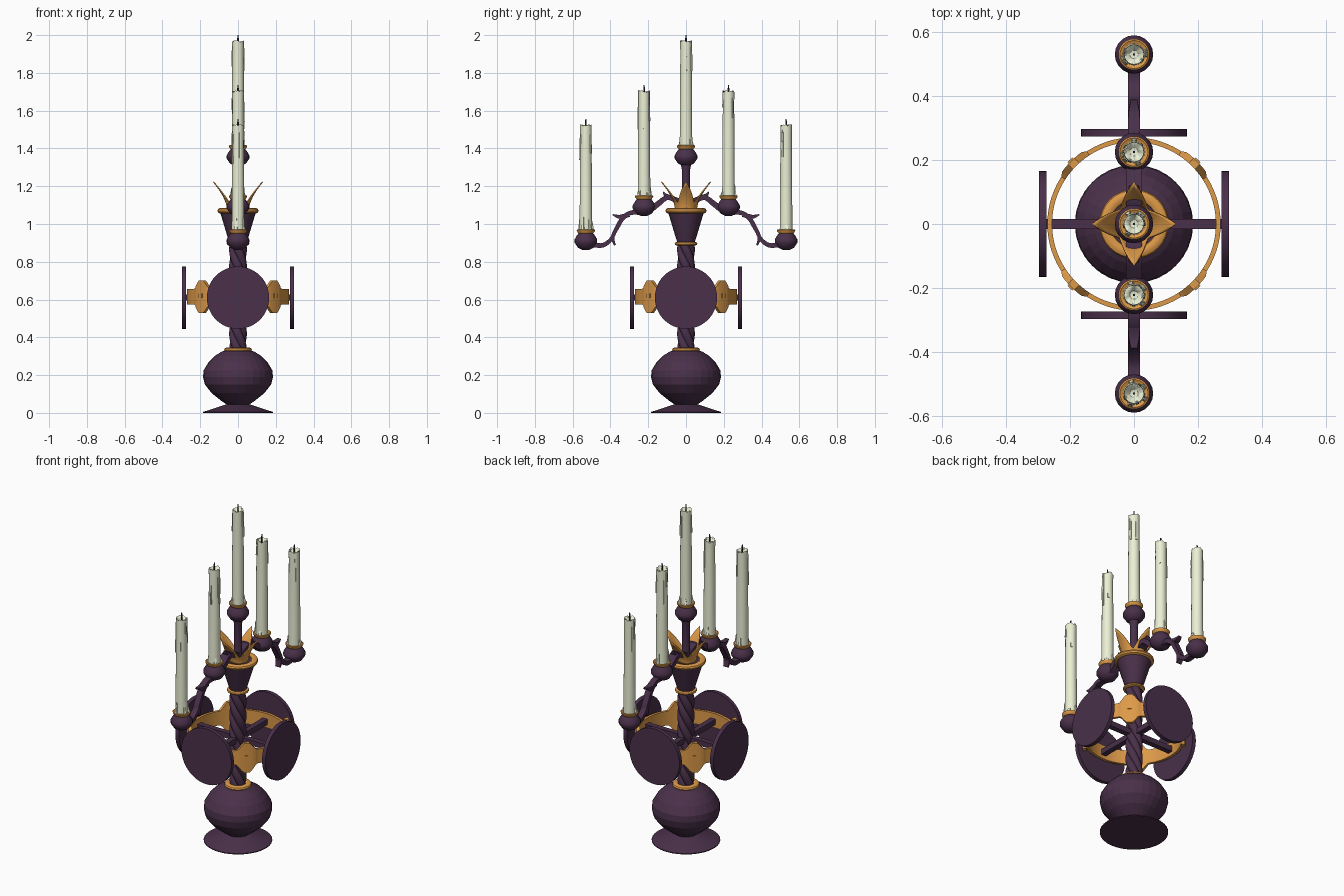
import bpy, bmesh, random
from math import sin, cos, pi, radians, degrees
from mathutils import Vector, Matrix

if "Cube" in bpy.data.objects:
    bpy.data.objects.remove(bpy.data.objects["Cube"])

random.seed(4)


def material(name, rgb):
    m = bpy.data.materials.new(name)
    m.diffuse_color = (*rgb, 1)
    m.use_nodes = True
    m.node_tree.nodes["Principled BSDF"].inputs["Base Color"].default_value = m.diffuse_color
    return m


PURPLE = material("dark_purple", (0.068, 0.03, 0.068))
GOLD = material("gold", (0.72, 0.32, 0.065))
WAX = material("wax", (0.83, 0.87, 0.66))
BLACK = material("wick", (0.03, 0.03, 0.03))


def skin(name, rings, mat, wrap=False, caps=True, smooth=True):
    """Join a series of closed rings of points into one surface."""
    bm = bmesh.new()
    vs = [[bm.verts.new(p) for p in r] for r in rings]
    n = len(rings[0])
    for i in range(len(vs) - (0 if wrap else 1)):
        a, b = vs[i], vs[(i + 1) % len(vs)]
        for j in range(n):
            k = (j + 1) % n
            bm.faces.new((a[j], a[k], b[k], b[j]))
    if caps and not wrap:
        bm.faces.new(vs[0])
        bm.faces.new(vs[-1])
    bmesh.ops.recalc_face_normals(bm, faces=bm.faces)
    me = bpy.data.meshes.new(name)
    bm.to_mesh(me)
    bm.free()
    if smooth:
        me.shade_smooth()
        me.set_sharp_from_angle(angle=radians(35))
    me.materials.append(mat)
    ob = bpy.data.objects.new(name, me)
    bpy.context.collection.objects.link(ob)
    return ob


def lathe(name, profile, mat, n=24, loc=(0, 0, 0), smooth=True):
    o = Vector(loc)
    rings = [[o + Vector((r * cos(2 * pi * j / n), r * sin(2 * pi * j / n), z))
              for j in range(n)] for r, z in profile]
    return skin(name, rings, mat, smooth=smooth)


def torus(name, R, r, z, mat, n=32, m=10, squash=1.0):
    rings = []
    for i in range(n):
        a = 2 * pi * i / n
        rings.append([((R + r * cos(2 * pi * j / m)) * cos(a), (R + r * cos(2 * pi * j / m)) * sin(a),
                       z + squash * r * sin(2 * pi * j / m)) for j in range(m)])
    return skin(name, rings, mat, wrap=True)


def spline(pts, steps=5):
    """Catmull-Rom through tuples of any length."""
    p = [Vector(q) for q in [pts[0]] + pts + [pts[-1]]]
    out = []
    for i in range(1, len(p) - 2):
        for s in range(steps):
            t = s / steps
            out.append(0.5 * (2 * p[i] + (p[i + 1] - p[i - 1]) * t
                              + (2 * p[i - 1] - 5 * p[i] + 4 * p[i + 1] - p[i + 2]) * t * t
                              + (3 * p[i] - p[i - 1] - 3 * p[i + 1] + p[i + 2]) * t ** 3))
    return out + [p[-1]]


def strap(name, pts, mat, angle, loc=(0, 0, 0), steps=5):
    """Sweep a rectangle along (radius, z, width, thickness) in the vertical plane at angle."""
    q = spline(pts, steps)
    u, w, o = Vector((cos(angle), sin(angle), 0)), Vector((-sin(angle), cos(angle), 0)), Vector(loc)
    rings = []
    for i, p in enumerate(q):
        a, b = q[max(i - 1, 0)], q[min(i + 1, len(q) - 1)]
        d = Vector((b[0] - a[0], b[1] - a[1])).normalized()
        nrm = u * -d.y + Vector((0, 0, d.x))
        c = o + u * p[0] + Vector((0, 0, p[1]))
        rings.append([c + w * sx * p[2] / 2 + nrm * sz * p[3] / 2
                      for sx, sz in ((-1, -1), (1, -1), (1, 1), (-1, 1))])
    return skin(name, rings, mat)


# foot and bulbous base
lathe("foot", [(0.185, 0), (0.185, 0.005), (0.12, 0.026), (0.06, 0.046), (0.06, 0.06)], PURPLE, 32)
lathe("base_bulb", [(0.06, 0.045), (0.09, 0.065), (0.14, 0.105), (0.175, 0.15), (0.185, 0.19), (0.182, 0.225),
                    (0.155, 0.27), (0.125, 0.3), (0.085, 0.325), (0.05, 0.335)], PURPLE, 28, smooth=False)
torus("base_collar", 0.055, 0.019, 0.333, GOLD, squash=0.75)

# twisted column with four rounded strands
rings = []
for i in range(57):
    z = 0.33 + 0.57 * i / 56
    ring = []
    for j in range(32):
        a = 2 * pi * j / 32
        r = 0.034 + 0.013 * abs(cos(2 * a)) ** 0.7
        b = a - 2 * pi * 1.6 * i / 56
        ring.append((r * cos(b), r * sin(b), z))
    rings.append(ring)
skin("twisted_column", rings, PURPLE)

# four round plates on spokes
for k in range(4):
    a = k * pi / 2
    plate = lathe("round_plate", [(0.165, 0.274), (0.165, 0.297)], PURPLE, 48)
    plate.data.transform(Matrix.Translation((0, 0, 0.61)) @ Matrix.Rotation(a, 4, 'Z') @ Matrix.Rotation(pi / 2, 4, 'Y'))
    strap("spoke", [(0.0, 0.61, 0.032, 0.032), (0.28, 0.61, 0.032, 0.032)], PURPLE, a, steps=1)
    strap("band_stud", [(0.265, 0.62, 0.022, 0.022), (0.283, 0.62, 0.022, 0.022)], GOLD, a + pi / 4, steps=1)

# gold band, flared between the plates
rings = []
for i in range(120):
    deg = i * 3
    d = abs((deg % 90) - 45)
    f = 0.5 + 0.5 * cos(pi * min(d / 13, 1))
    h = 0.042 + 0.045 * min(1, f * 1.25)
    ro = 0.271 + (0.007 if d < 10 else 0)
    c, s = cos(radians(deg)), sin(radians(deg))
    rings.append([(r * c, r * s, 0.615 + z) for r, z in ((0.256, -h), (ro, -h), (ro, h), (0.256, h))])
skin("gold_band", rings, GOLD, wrap=True)

# upper cup with gold collars
torus("lower_cup_collar", 0.046, 0.014, 0.895, GOLD, squash=0.7)
lathe("upper_cup", [(0.042, 0.89), (0.055, 0.93), (0.094, 1.06), (0.085, 1.075)], PURPLE, 20)
torus("upper_cup_collar", 0.09, 0.019, 1.07, GOLD, squash=0.8)

# crown of four pointed leaves
rings = []
for j in range(9):
    ring = []
    for i in range(64):
        a = 2 * pi * i / 64
        w = abs((degrees(a) + 45) % 90 - 45) / 45
        t = (0.25 + 0.75 * (1 - w) ** 1.25) * j / 8
        r = 0.052 + 0.076 * t ** 1.7
        ring.append((r * cos(a), r * sin(a), 1.075 + 0.15 * t))
    rings.append(ring)
crown = skin("leaf_crown", rings, GOLD, caps=False)
crown.modifiers.new("thickness", 'SOLIDIFY').thickness = 0.006
lathe("centre_stem", [(0.03, 1.06), (0.022, 1.1), (0.022, 1.29), (0.03, 1.325)], PURPLE, 16)

# scrolled arms, one set per side
for a in (pi / 2, -pi / 2):
    strap("inner_arm", [(0.0, 1.1, 0.05, 0.03), (0.05, 1.125, 0.05, 0.03), (0.1, 1.14, 0.05, 0.026),
                        (0.15, 1.105, 0.05, 0.03), (0.19, 1.075, 0.045, 0.03), (0.23, 1.07, 0.04, 0.03)], PURPLE, a)
    strap("inner_arm_leaf", [(0.07, 1.14, 0.04, 0.02), (0.105, 1.15, 0.035, 0.02), (0.12, 1.17, 0.02, 0.005)], PURPLE, a)
    strap("outer_arm", [(0.22, 1.06, 0.036, 0.03), (0.29, 1.06, 0.036, 0.024), (0.335, 1.03, 0.036, 0.024),
                        (0.365, 0.98, 0.036, 0.022), (0.388, 0.93, 0.036, 0.018), (0.376, 0.887, 0.03, 0.01)], PURPLE, a)
    strap("outer_arm_leaf", [(0.3, 1.05, 0.036, 0.026), (0.35, 1.038, 0.034, 0.022), (0.388, 1.05, 0.02, 0.006)], PURPLE, a)
    strap("lower_scroll", [(0.378, 0.95, 0.036, 0.016), (0.405, 0.91, 0.036, 0.022),
                           (0.45, 0.886, 0.036, 0.024), (0.53, 0.9, 0.036, 0.03)], PURPLE, a)

# five holders with cups, candles and wicks
for y, z in ((0, 1.405), (0.225, 1.14), (-0.222, 1.14), (0.53, 0.96), (-0.53, 0.96)):
    at = (0, y, z)
    lathe("holder_bulb", [(0.018, -0.097), (0.042, -0.085), (0.06, -0.058), (0.06, -0.042), (0.046, -0.018),
                          (0.036, -0.006), (0.03, 0.004)], PURPLE, 20, at)
    lathe("gold_cup", [(0.03, -0.02), (0.038, -0.01), (0.048, 0.002), (0.049, 0.009), (0.044, 0.012), (0.03, 0.004)],
          GOLD, 24, at)
    candle = lathe("candle", [(0.034, -0.005), (0.033, 0.06), (0.0315, 0.3), (0.03, 0.5), (0.031, 0.545),
                              (0.031, 0.563), (0.026, 0.56), (0.013, 0.545), (0.004, 0.543)], WAX, 24, at)
    for v in candle.data.vertices:
        if z + 0.554 < v.co.z:
            v.co.z += random.uniform(-0.007, 0.006)
    for k in range(4):
        ang = random.uniform(0, 2 * pi)
        drop = random.uniform(0.05, 0.2)
        strap("wax_drip", [(0.028, 0.56, 0.008, 0.006), (0.031, 0.55 - drop * 0.5, 0.007, 0.006),
                           (0.032, 0.55 - drop, 0.01, 0.007)], WAX, ang, at, 3)
        strap("wax_pool", [(0.032, random.uniform(0.03, 0.08), 0.008, 0.006), (0.036, 0.02, 0.013, 0.008),
                           (0.039, 0.006, 0.018, 0.01)], WAX, ang + 0.8, at, 3)
    lathe("wick", [(0.004, 0.535), (0.004, 0.58), (0.003, 0.595)], BLACK, 8, at)
